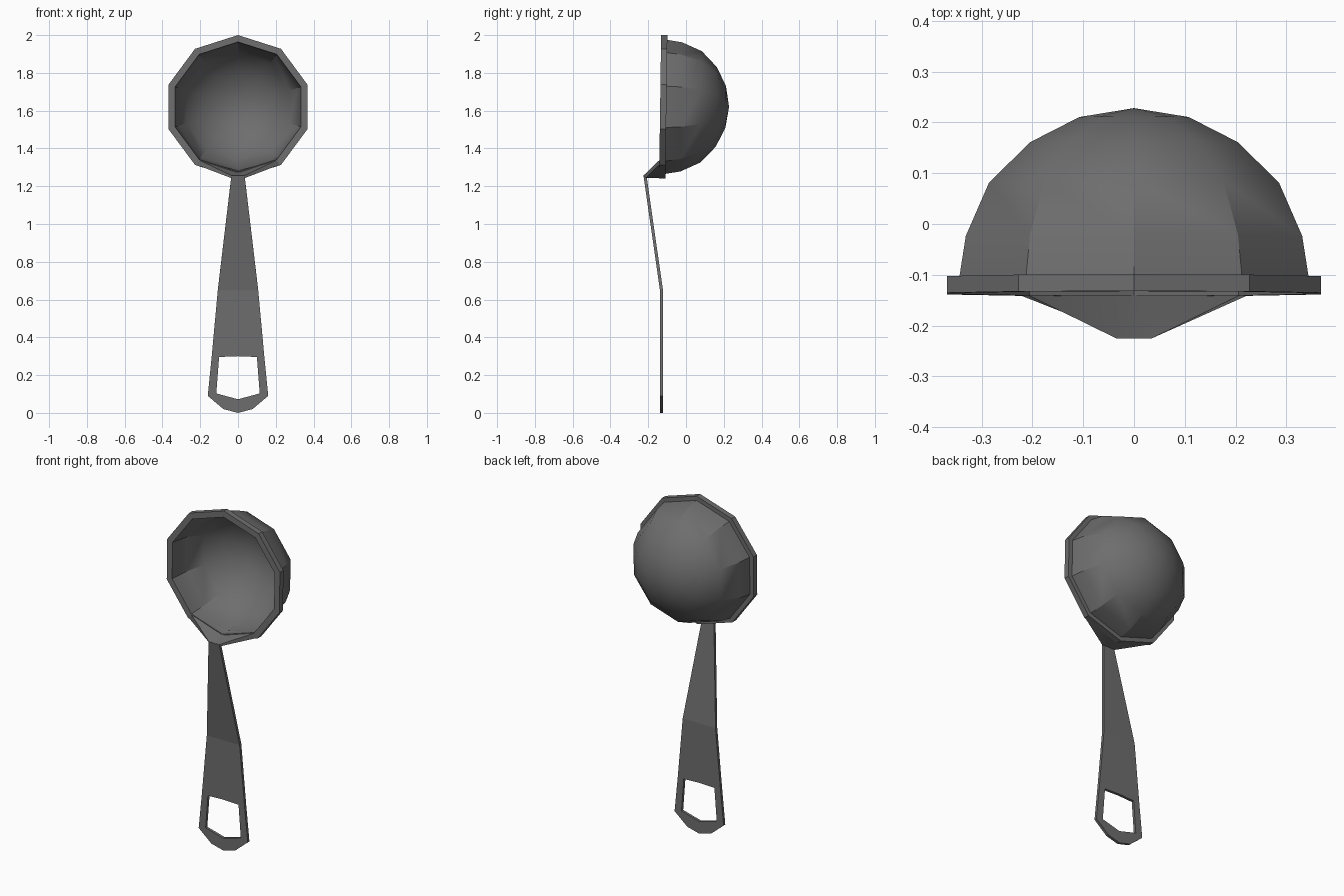
import bpy, bmesh, math

cube = bpy.data.objects.get("Cube")
if cube:
    bpy.data.objects.remove(cube, do_unlink=True)

# Single dark metal colour
metal = bpy.data.materials.new("dark grey metal")
metal.use_nodes = True
GREY = (0.155, 0.155, 0.155, 1.0)
metal.diffuse_color = GREY
metal.node_tree.nodes["Principled BSDF"].inputs["Base Color"].default_value = GREY


def make_part(name, verts, faces, smooth=None, fix_normals=True):
    """Create a mesh object; optionally smooth it below an angle in degrees."""
    mesh = bpy.data.meshes.new(name)
    mesh.from_pydata(verts, [], faces)
    if fix_normals:
        bm = bmesh.new()
        bm.from_mesh(mesh)
        bmesh.ops.recalc_face_normals(bm, faces=bm.faces)
        bm.to_mesh(mesh)
        bm.free()
    mesh.materials.append(metal)
    obj = bpy.data.objects.new(name, mesh)
    bpy.context.collection.objects.link(obj)
    if smooth:
        bpy.ops.object.select_all(action='DESELECT')
        obj.select_set(True)
        bpy.context.view_layer.objects.active = obj
        bpy.ops.object.shade_smooth_by_angle(angle=math.radians(smooth))
    return obj


# Bowl with flanged rim: ten-sided lathe about a front-to-back axis
SIDES, CENTRE_Z = 10, 1.62
profile = [  # radius, y: outer shell, flange, then inner shell
    (0.113, 0.21), (0.215, 0.16), (0.30, 0.08), (0.348, -0.025), (0.361, -0.104),
    (0.387, -0.104), (0.387, -0.137), (0.350, -0.137),
    (0.346, -0.10), (0.334, -0.025), (0.287, 0.07), (0.205, 0.146), (0.108, 0.194)]


def bowl_point(r, y, i):
    a = 2 * math.pi * i / SIDES
    z = 0.982 * r * math.cos(a)
    return (r * math.sin(a), y + 0.014 * z, CENTRE_Z + z)


verts = [bowl_point(r, y, i) for r, y in profile for i in range(SIDES)]
faces = []
for k in range(len(profile) - 1):
    for i in range(SIDES):
        j = (i + 1) % SIDES
        faces.append((k * SIDES + i, k * SIDES + j, (k + 1) * SIDES + j, (k + 1) * SIDES + i))
outer_pole, inner_pole = len(verts), len(verts) + 1
verts += [(0, 0.228, CENTRE_Z), (0, 0.212, CENTRE_Z)]
last = (len(profile) - 1) * SIDES
for i in range(SIDES):
    j = (i + 1) % SIDES
    faces += [(i, j, outer_pole), (last + i, last + j, inner_pole)]
make_part("bowl", verts, faces, smooth=32)

# Lip joining the bowl to the handle
verts = [
    (-0.206, -0.141, 1.338), (0.206, -0.141, 1.338),    # inner corners
    (-0.222, -0.141, 1.314), (0.222, -0.141, 1.314),    # outer corners
    (-0.035, -0.225, 1.257), (0.035, -0.225, 1.257),    # tip, upper
    (-0.035, -0.215, 1.243), (0.035, -0.215, 1.243),    # tip, lower
    (0, -0.10, 1.284), (0, -0.125, 1.242)]              # bowl floor, underside
faces = [(0, 4, 8), (4, 5, 8), (5, 1, 8),
         (2, 9, 6), (6, 9, 7), (7, 9, 3),
         (0, 2, 6, 4), (4, 6, 7, 5), (5, 7, 3, 1),
         (0, 8, 9, 2), (8, 1, 3, 9)]
make_part("lip", verts, faces, smooth=30)

# Handle: half of a bent plate with a hanging hole, mirrored and thickened
FRONT = -0.138
outline = [(0, 1.255), (0, 0.65), (0.107, 0.65), (0.035, 1.255),
           (0, 0.30), (0.10, 0.296), (0.139, 0.30),
           (0.115, 0.103), (0.160, 0.09), (0.077, 0.02), (0, 0.0), (0, 0.072)]
verts = [(x, -0.225 if z > 1 else FRONT, z) for x, z in outline]
faces = [(0, 1, 2, 3), (1, 4, 5, 6, 2), (5, 7, 8, 6), (7, 11, 10, 9, 8)]
handle = make_part("handle", verts, faces, fix_normals=False)
mirror = handle.modifiers.new("mirror", 'MIRROR')
mirror.use_clip = True
solid = handle.modifiers.new("thickness", 'SOLIDIFY')
solid.thickness = 0.016
solid.offset = -1
